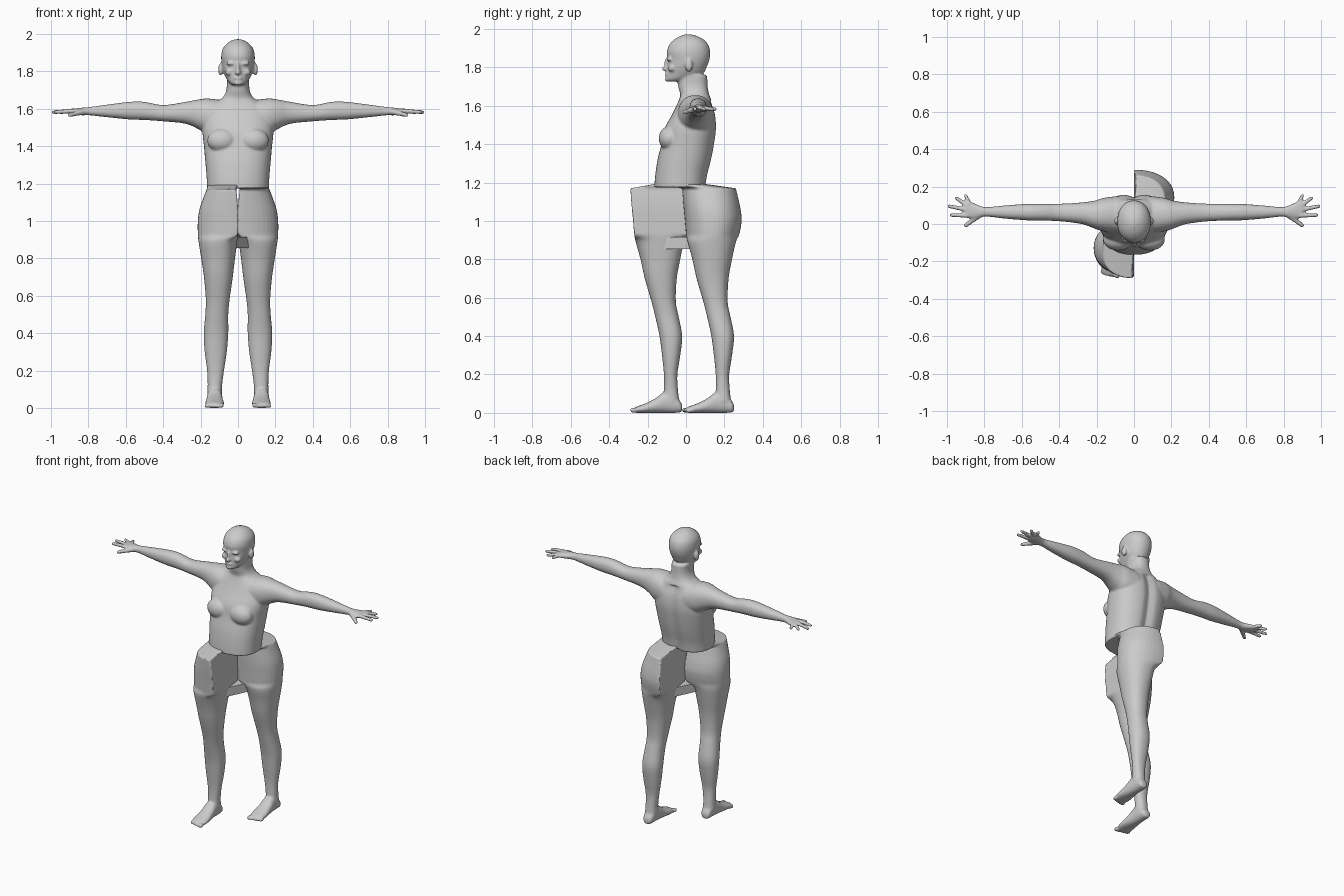
import bpy, bmesh, math
from mathutils import Vector, Matrix

SHIFT = -0.27          # forward offset of the front leg half


def smooth_rings(rings, n=4):
    """Catmull-Rom interpolation between the given cross-sections."""
    out = []
    for i in range(len(rings) - 1):
        a, b, c, d = (rings[max(0, min(len(rings) - 1, i + k))] for k in (-1, 0, 1, 2))
        for s in range(n):
            t = s / n
            out.append([0.5 * (2 * q + (r - p) * t + (2 * p - 5 * q + 4 * r - u) * t * t
                               + (3 * q - p - 3 * r + u) * t ** 3) for p, q, r, u in zip(a, b, c, d)])
    return out + [list(rings[-1])]


def loft(bm, rings, axis='Z', mid=0.5, seg=32, power=0.9, sx=1, dy=0):
    """Rings: (t, u low, u high, v low, v high[, mid]); mid 0 makes a D section."""
    loops = []
    for r in rings:
        t, u0, u1, v0, v1 = r[:5]
        m = min(0.5, max(0, r[5])) if len(r) > 5 else mid
        uc, vc = u0 + (u1 - u0) * m, (v0 + v1) / 2
        loop = []
        for k in range(seg):
            a = 2 * math.pi * k / seg
            c, s = math.cos(a), math.sin(a)
            c, s = (math.copysign(abs(w) ** power, w) for w in (c, s))
            u = uc + c * ((u1 - uc) if c > 0 else (uc - u0))
            v = vc + s * (v1 - v0) / 2
            p = {'Z': (u, v, t), 'X': (t, u, v), 'Y': (u, t, v)}[axis]
            loop.append(bm.verts.new((p[0] * sx, p[1] + dy, p[2])))
        loops.append(loop)
    for a, b in zip(loops, loops[1:]):
        for k in range(seg):
            j = (k + 1) % seg
            bm.faces.new((a[k], a[j], b[j], b[k]))
    bm.faces.new(loops[0])
    bm.faces.new(loops[-1])


def ball(bm, loc, rad):
    m = Matrix.Translation(loc) @ Matrix.Diagonal((*rad, 1))
    bmesh.ops.create_icosphere(bm, subdivisions=3, radius=1, matrix=m)


def finger(bm, p, q, r0, r1):
    p, q = Vector(p), Vector(q)
    d = q - p
    m = Matrix.Translation((p + q) / 2) @ d.to_track_quat('Z', 'Y').to_matrix().to_4x4()
    bmesh.ops.create_cone(bm, cap_ends=True, segments=12, radius1=r0, radius2=r1, depth=d.length, matrix=m)
    ball(bm, p, (r0,) * 3)
    ball(bm, q, (r1,) * 3)


def finish(bm, name, voxel=0, its=2):
    bmesh.ops.recalc_face_normals(bm, faces=bm.faces)
    me = bpy.data.meshes.new(name)
    bm.to_mesh(me)
    bm.free()
    ob = bpy.data.objects.new(name, me)
    bpy.context.collection.objects.link(ob)
    if voxel:
        rm = ob.modifiers.new('fuse', 'REMESH')
        rm.mode, rm.voxel_size, rm.use_smooth_shade = 'VOXEL', voxel, True
        sm = ob.modifiers.new('soften', 'SMOOTH')
        sm.factor, sm.iterations = 0.5, its
    return ob


# Torso and neck with a spine groove
bm = bmesh.new()
torso = [(1.175, .165, -.165, .105), (1.24, .168, -.16, .115), (1.32, .175, -.148, .135),
         (1.40, .182, -.128, .15), (1.48, .19, -.112, .16), (1.55, .185, -.075, .155),
         (1.60, .165, -.05, .14), (1.635, .12, -.035, .13), (1.66, .082, -.03, .12),
         (1.70, .062, -.04, .113), (1.76, .06, -.045, .11)]
loft(bm, smooth_rings([(z, -w, w, a, b) for z, w, a, b in torso]), seg=64, power=.85)
for v in bm.verts:
    if v.co.y > .04 and v.co.z < 1.62:
        v.co.y -= .018 * math.exp(-(v.co.x / .03) ** 2)

# Head
head = [(1.727, .03, -.095, -.03), (1.74, .048, -.104, .03), (1.77, .067, -.1, .09),
        (1.80, .079, -.098, .107), (1.84, .087, -.095, .122), (1.88, .09, -.1, .126),
        (1.92, .082, -.086, .115), (1.95, .058, -.055, .085), (1.967, .03, -.02, .045), (1.972, .008, .0, .02)]
loft(bm, smooth_rings([(z, -w, w, a, b) for z, w, a, b in head]), power=.95)

# Nose, lips and chin
ball(bm, (0, -.106, 1.793), (.015, .02, .014))
ball(bm, (0, -.1, 1.815), (.01, .014, .035))
ball(bm, (0, -.1, 1.764), (.024, .011, .008))
ball(bm, (0, -.098, 1.738), (.022, .012, .013))

arm = [(.08, -.05, .15, 1.44, 1.645), (.16, -.04, .14, 1.46, 1.655), (.21, -.025, .125, 1.49, 1.65),
       (.28, .0, .115, 1.52, 1.637), (.40, .015, .108, 1.533, 1.62), (.50, .018, .108, 1.54, 1.637),
       (.58, .02, .107, 1.543, 1.637), (.70, .03, .098, 1.555, 1.622), (.79, .04, .09, 1.565, 1.61),
       (.83, .032, .1, 1.565, 1.606), (.87, .028, .118, 1.568, 1.602), (.90, .035, .12, 1.575, 1.6)]
for s in (-1, 1):
    # Breast, brow, cheek and ear
    ball(bm, (s * .085, -.085, 1.43), (.08, .057, .065))
    ball(bm, (s * .035, -.086, 1.842), (.03, .015, .009))
    ball(bm, (s * .045, -.072, 1.795), (.024, .022, .018))
    ball(bm, (s * .093, .015, 1.81), (.013, .02, .034))
    # Arm and palm
    loft(bm, smooth_rings(arm), 'X', sx=s)
    # Fingers and thumb
    for a, b in (((.88, .105), (.90, .152)), ((.89, .095), (.948, .138)),
                 ((.89, .075), (.988, .095)), ((.89, .045), (.978, .048))):
        finger(bm, (s * a[0], a[1], 1.588), (s * b[0], b[1], 1.582), .013, .010)
    finger(bm, (s * .83, .045, 1.583), (s * .90, -.008, 1.567), .016, .011)
finish(bm, 'upper_body', .0065, 3)

# Leg halves: D-shaped hip block running into thigh, calf and foot
leg = [(.06, .085, .165, .15, .235, .5), (.12, .085, .162, .155, .228, .5), (.20, .075, .165, .155, .225, .5),
       (.30, .06, .178, .145, .24, .5), (.40, .052, .183, .132, .25, .5), (.50, .052, .175, .11, .232, .5),
       (.58, .045, .172, .09, .217, .5), (.70, .028, .182, .055, .222, .5), (.80, .016, .197, .033, .24, .45),
       (.89, .004, .211, .008, .26, .35), (.93, .0, .215, .0, .278, .0), (1.0, .0, .215, -.006, .29, 0),
       (1.06, .0, .207, -.012, .285, 0), (1.12, .004, .187, -.017, .272, 0), (1.17, .01, .168, -.02, .26, 0)]
foot = [(-.005, .1, .155, .004, .024), (.02, .08, .172, .0, .035), (.06, .075, .175, .0, .05),
        (.11, .08, .17, .0, .075), (.16, .085, .165, .0, .11), (.21, .088, .16, .0, .1),
        (.24, .095, .155, .003, .06), (.25, .11, .14, .01, .04)]
for name, s, dy in (('rear_leg', 1, 0), ('front_leg', -1, SHIFT)):
    bm = bmesh.new()
    rings = smooth_rings(leg)
    # Stretched top slope rising to the waist line
    rings.append([1.192, .0, .165, -.165 - dy, .105 - dy, 0])
    loft(bm, rings, seg=40, sx=s, dy=dy)
    loft(bm, smooth_rings(foot), 'Y', sx=s, dy=dy)
    for i in range(5):
        big = .014 if i == 0 else .011
        ball(bm, (s * (.09 + i * .019), -.002 + dy + .005 * i, big), (big, .02, big))
    finish(bm, name, .0065, 2)

# Sheared crotch strip joining the two legs
bm = bmesh.new()
outline = [(-.06, -.22), (-.06, -.03), (.06, .22), (.06, .03)]
low = [bm.verts.new((x, y, .855)) for x, y in outline]
top = [bm.verts.new((x, y, .915)) for x, y in outline]
bm.faces.new(low)
bm.faces.new(top)
for i in range(4):
    j = (i + 1) % 4
    bm.faces.new((low[i], low[j], top[j], top[i]))
finish(bm, 'crotch_strip')
